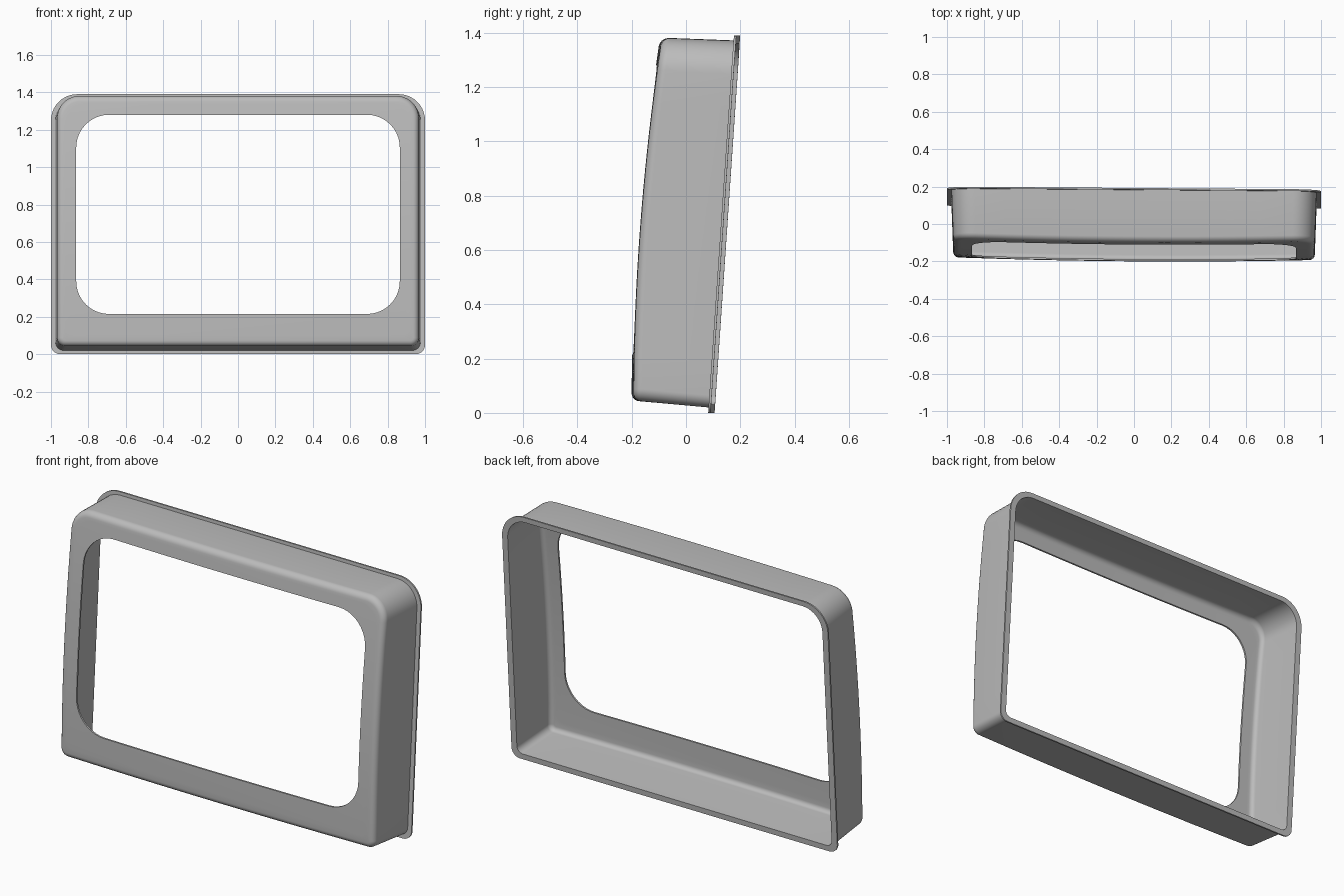
import bpy
import bmesh
from math import sin, cos, pi

cube = bpy.data.objects.get("Cube")
if cube:
    bpy.data.objects.remove(cube, do_unlink=True)

WALL = 0.01        # shell thickness
ROLL = 0.03        # rounding of the front edge
ARC, SIDE = 10, 10  # steps per corner and per straight side

# Outlines: half width, bottom, top, top corner radius, bottom corner radius
FRONT = (0.967, 0.043, 1.381, 0.12, 0.045)
REAR = (0.976, 0.02, 1.372, 0.125, 0.045)
FLANGE = (1.0, 0.0, 1.39, 0.14, 0.05)
OPENING = (0.865, 0.215, 1.28, 0.175, 0.175)


def inset(shape, d):
    w, z0, z1, rt, rb = shape
    return (w - d, z0 + d, z1 - d, max(rt - d, 0.01), max(rb - d, 0.01))


def outline(shape):
    """Rounded rectangle as (x, z) points, with divided straight sides."""
    w, z0, z1, rt, rb = shape
    corners = [(w - rt, z1 - rt, rt), (rt - w, z1 - rt, rt),
               (rb - w, z0 + rb, rb), (w - rb, z0 + rb, rb)]
    pts = []
    for i, (cx, cz, r) in enumerate(corners):
        for k in range(ARC + 1):
            a = (i + k / ARC) * pi / 2
            pts.append((cx + r * cos(a), cz + r * sin(a)))
        nx, nz, nr = corners[(i + 1) % 4]
        a = (i + 1) * pi / 2
        x0, y0 = pts[-1]
        x1, y1 = nx + nr * cos(a), nz + nr * sin(a)
        for k in range(1, SIDE):
            s = k / SIDE
            pts.append((x0 + (x1 - x0) * s, y0 + (y1 - y0) * s))
    return pts


def mix(a, b, s):
    return [(p[0] + (q[0] - p[0]) * s, p[1] + (q[1] - p[1]) * s)
            for p, q in zip(a, b)]


def front_ring(pts, depth):
    """Ring lying on the bulged front surface, pushed back by depth."""
    return [(x, -0.2 + 0.055 * z * z + 0.0155 * x * x - 0.0075 * x + depth, z)
            for x, z in pts]


def back_ring(pts, depth):
    """Ring lying on the tilted back plane, pushed forward by depth."""
    return [(x, 0.098 + 0.068 * z - 0.0075 * x - depth, z) for x, z in pts]


def face_rings(shape, roll, depth):
    """Rings from the opening, over the face and round the front edge."""
    hole, edge = outline(OPENING), outline(inset(shape, roll))
    rings = [front_ring(mix(hole, edge, k / 5), depth) for k in range(6)]
    for k in range(1, 7):
        a = k / 6 * pi / 2
        rings.append(front_ring(outline(inset(shape, roll * (1 - sin(a)))),
                                depth + roll * (1 - cos(a))))
    return rings


# Closed section: outer face, outer wall, flange, inner wall, inner face
rings = face_rings(FRONT, ROLL, 0)
rings.append(back_ring(outline(REAR), 0.009))
rings.append(back_ring(outline(FLANGE), 0.009))
rings.append(back_ring(outline(FLANGE), 0))
rings.append(back_ring(outline(inset(REAR, WALL)), 0))
rings += reversed(face_rings(inset(FRONT, WALL), ROLL - WALL / 2, WALL))

bm = bmesh.new()
loops = [[bm.verts.new(p) for p in ring] for ring in rings]
for i, a in enumerate(loops):
    b = loops[(i + 1) % len(loops)]
    for k in range(len(a)):
        n = (k + 1) % len(a)
        bm.faces.new((a[k], a[n], b[n], b[k]))
bmesh.ops.recalc_face_normals(bm, faces=bm.faces)
mesh = bpy.data.meshes.new("bezel_frame")
bm.to_mesh(mesh)
bm.free()

# Plain grey plastic
grey = bpy.data.materials.new("grey_plastic")
grey.use_nodes = True
colour = (0.5, 0.5, 0.5, 1)
grey.diffuse_color = colour
grey.node_tree.nodes["Principled BSDF"].inputs["Base Color"].default_value = colour
mesh.materials.append(grey)

frame = bpy.data.objects.new("bezel_frame", mesh)
bpy.context.collection.objects.link(frame)
bpy.ops.object.select_all(action="DESELECT")
frame.select_set(True)
bpy.context.view_layer.objects.active = frame
bpy.ops.object.shade_smooth_by_angle(angle=pi / 6)
